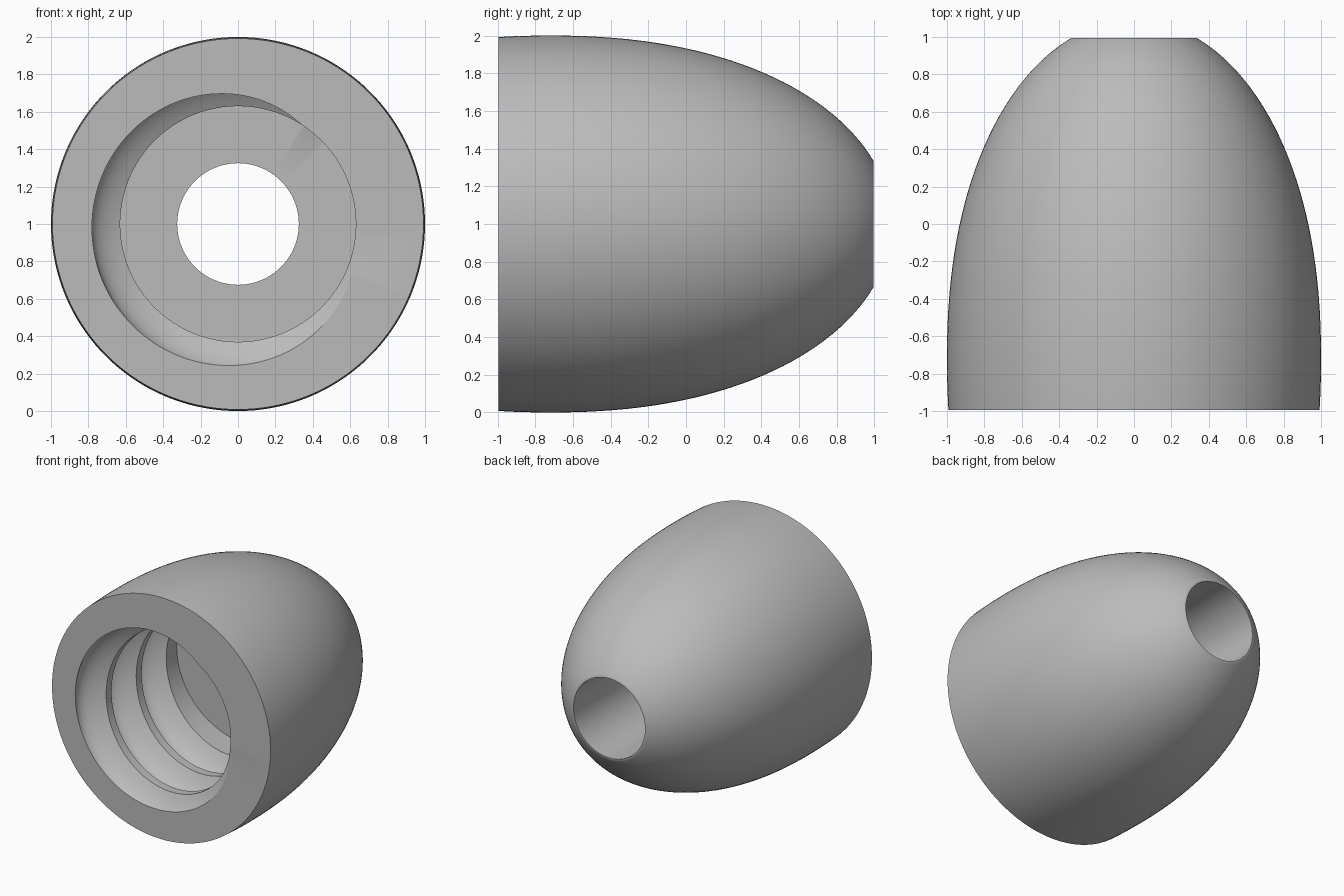
import bpy
import bmesh
import math

cube = bpy.data.objects.get("Cube")
if cube:
    bpy.data.objects.remove(cube)

COLUMNS = 144
FRONT, BACK = -0.995, 0.995
BORE, HOLE = 0.63, 0.325
FLOOR = 1.1            # depth of the bore
PITCH = 0.39
GROOVE = 0.155         # radial depth of the thread groove
CREST = 0.09           # half width of the crest, in turns
START = math.radians(25)


def outer_radius(y):
    return math.sqrt(1 - (abs(y + 0.72) / 1.81) ** 2.2)


def thread_point(turn, frac):
    """Radius and y on the threaded wall, clipped to the bore."""
    depth = min(max(PITCH * (turn + frac), 0), FLOOR)
    t = depth / PITCH - frac
    across = ((t % 1) - 0.5) / (0.5 - CREST)
    cut = GROOVE * max(0, 1 - across * across)
    if t >= 2:         # the groove runs out before the floor
        cut *= max(0, 1 - frac / 0.15)
    return BORE + cut, FRONT + depth


# Each row gives (radius, y) for a fraction of a turn
rows = []

# Domed outside, from the back hole to the front rim
STEPS = 40
for i in range(STEPS + 1):
    a = math.pi / 2 * i / STEPS
    y = BACK - (BACK - FRONT) * (1 - math.cos(a))
    r = HOLE if i == 0 else outer_radius(y)
    rows.append(lambda f, r=r, y=y: (r, y))

# Threaded bore, with rows that follow the helix
offsets = [0] + [CREST + (1 - 2 * CREST) * k / 18 for k in range(19)]
turns = [n + o for n in range(-1, 3) for o in offsets] + [3]
for turn in turns:
    rows.append(lambda f, turn=turn: thread_point(turn, f))

# Bore floor and the through hole
rows.append(lambda f: (HOLE, FRONT + FLOOR))

bm = bmesh.new()
grid = []
for row in rows:
    ring = []
    for j in range(COLUMNS + 1):
        frac = j / COLUMNS
        angle = START - math.tau * frac
        r, y = row(frac)
        ring.append(bm.verts.new((r * math.cos(angle), y, 1 + r * math.sin(angle))))
    grid.append(ring)
for i, ring in enumerate(grid):
    after = grid[(i + 1) % len(grid)]
    for j in range(COLUMNS):
        bm.faces.new((ring[j], ring[j + 1], after[j + 1], after[j]))
bmesh.ops.remove_doubles(bm, verts=bm.verts, dist=0.0002)
bmesh.ops.recalc_face_normals(bm, faces=bm.faces)

mesh = bpy.data.meshes.new("threaded_dome_cap")
bm.to_mesh(mesh)
bm.free()
cap = bpy.data.objects.new("threaded_dome_cap", mesh)
bpy.context.collection.objects.link(cap)

# Plain grey
grey = bpy.data.materials.new("plain_grey")
grey.use_nodes = True
colour = (0.5, 0.5, 0.5, 1)
grey.diffuse_color = colour
grey.node_tree.nodes["Principled BSDF"].inputs["Base Color"].default_value = colour
mesh.materials.append(grey)

bpy.ops.object.select_all(action="DESELECT")
cap.select_set(True)
bpy.context.view_layer.objects.active = cap
bpy.ops.object.shade_smooth_by_angle(angle=math.radians(30))
